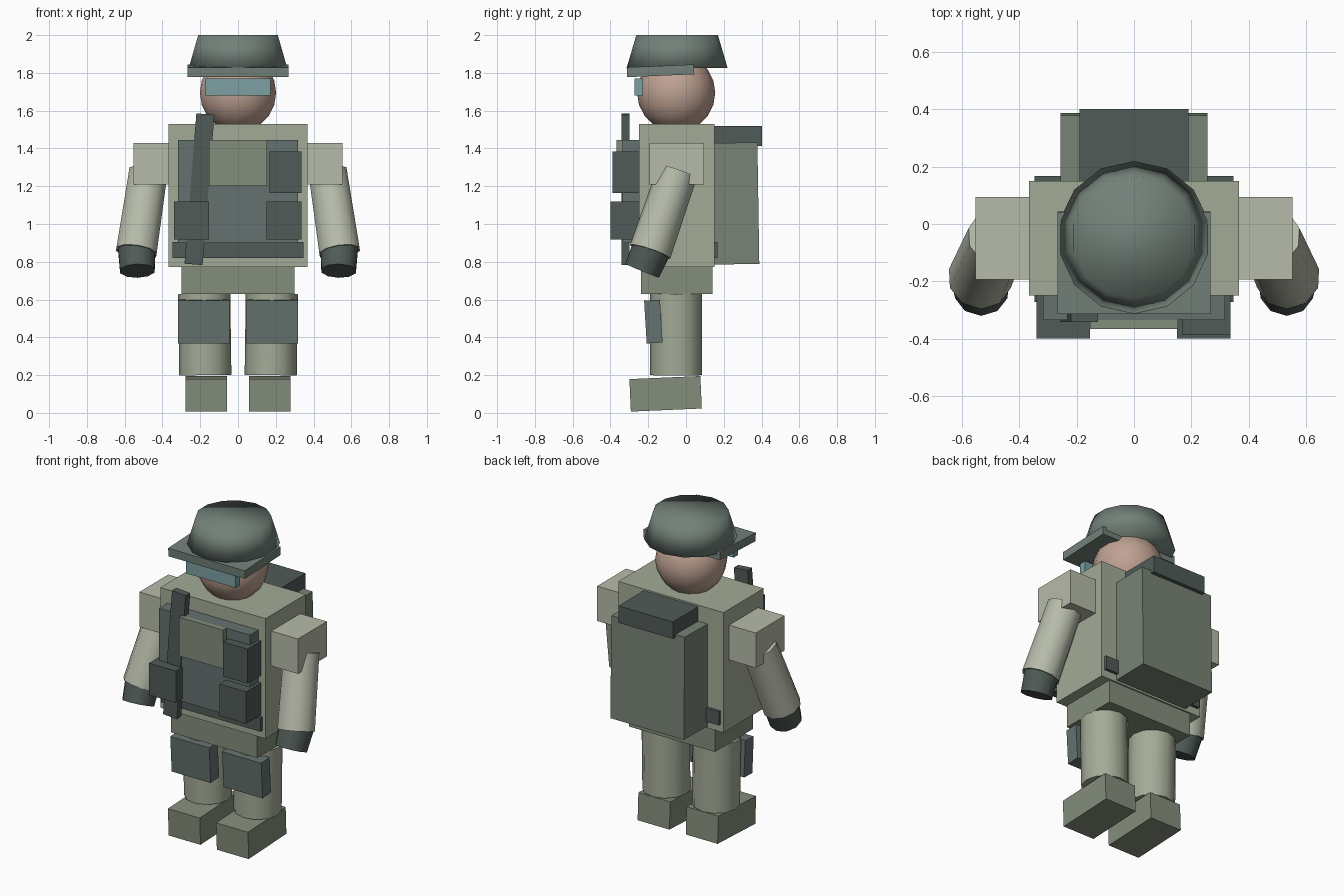
import bpy, bmesh, math
from mathutils import Matrix, Vector

if "Cube" in bpy.data.objects:
    bpy.data.objects.remove(bpy.data.objects["Cube"])


def mat(name, r, g, b):
    m = bpy.data.materials.new(name)
    m.diffuse_color = (r, g, b, 1)
    m.use_nodes = True
    m.node_tree.nodes["Principled BSDF"].inputs["Base Color"].default_value = m.diffuse_color
    return m


CLOTH = mat("cloth", 0.37, 0.41, 0.31)
SLEEVE = mat("sleeve", 0.47, 0.50, 0.40)
OLIVE = mat("olive", 0.23, 0.27, 0.20)
PACK = mat("pack", 0.19, 0.23, 0.18)
STEEL = mat("steel_green", 0.17, 0.22, 0.19)
PAD = mat("pad", 0.13, 0.17, 0.16)
DARK = mat("dark", 0.08, 0.105, 0.095)
SKIN = mat("skin", 0.52, 0.36, 0.29)
GLASS = mat("glass", 0.20, 0.35, 0.37)


def finish(name, bm, material, smooth=None):
    me = bpy.data.meshes.new(name)
    bm.to_mesh(me)
    bm.free()
    me.materials.append(material)
    ob = bpy.data.objects.new(name, me)
    bpy.context.collection.objects.link(ob)
    if smooth is not None:
        me.shade_smooth()
        me.set_sharp_from_angle(angle=math.radians(smooth))
    return ob


def box(name, lo, hi, material, tilt_x=0, tilt_y=0):
    """Box between two corners, turned about its own centre (degrees)."""
    lo, hi = Vector(lo), Vector(hi)
    rot = Matrix.Rotation(math.radians(tilt_x), 4, 'X') @ Matrix.Rotation(math.radians(tilt_y), 4, 'Y')
    bm = bmesh.new()
    bmesh.ops.create_cube(bm, size=1, matrix=Matrix.Translation((lo + hi) / 2) @ rot
                          @ Matrix.Diagonal((*(hi - lo), 1)))
    return finish(name, bm, material)


def tube(name, a, b, ra, rb, sides, material, smooth=40):
    """Tapered cylinder from point a to point b."""
    a, b = Vector(a), Vector(b)
    d = b - a
    # shear-free frame whose first vertex faces the back
    z = d.normalized()
    x = Vector((0, 1, 0)).cross(z).normalized()
    y = z.cross(x)
    rot = Matrix((x, y, z)).transposed().to_4x4()
    bm = bmesh.new()
    bmesh.ops.create_cone(bm, cap_ends=True, segments=sides, radius1=ra, radius2=rb, depth=d.length,
                          matrix=Matrix.Translation((a + b) / 2) @ rot)
    return finish(name, bm, material, smooth)


# Body
box("torso", (-0.367, -0.25, 0.773), (0.367, 0.15, 1.53), CLOTH)
box("pelvis", (-0.30, -0.238, 0.63), (0.30, 0.14, 0.79), OLIVE)

# Head, goggles and helmet
bm = bmesh.new()
bmesh.ops.create_uvsphere(bm, u_segments=14, v_segments=10, radius=0.207,
                          matrix=Matrix.Translation((0, -0.052, 1.695)))
finish("head", bm, SKIN, 60)
box("goggles", (-0.173, -0.272, 1.68), (0.173, -0.228, 1.77), GLASS)
tube("helmet", (0, -0.047, 1.827), (0, -0.047, 2.0), 0.267, 0.216, 14, STEEL, 180)
box("helmet_brim", (-0.267, -0.313, 1.785), (0.267, 0.043, 1.837), STEEL, 2.5)

# Limbs, mirrored left and right
for s, side in ((-1, "right"), (1, "left")):
    box(f"{side}_shoulder", (min(s * 0.33, s * 0.553), -0.193, 1.21),
        (max(s * 0.33, s * 0.553), 0.095, 1.43), SLEEVE)
    tube(f"{side}_arm", (s * 0.538, -0.19, 0.853), (s * 0.475, -0.045, 1.275),
         0.113, 0.107, 10, SLEEVE)
    tube(f"{side}_hand", (s * 0.533, -0.232, 0.752), (s * 0.536, -0.178, 0.882),
         0.096, 0.105, 10, DARK)
    tube(f"{side}_leg", (s * 0.173, -0.052, 0.20), (s * 0.179, -0.052, 0.63),
         0.138, 0.138, 12, CLOTH)
    box(f"{side}_knee_pad", (s * 0.181 - 0.136, -0.215, 0.37),
        (s * 0.181 + 0.136, -0.131, 0.597), PAD, 3.5)
    box(f"{side}_boot", (s * 0.168 - 0.111, -0.296, 0.015),
        (s * 0.168 + 0.111, 0.08, 0.187), OLIVE, 2.5)

# Vest with chest plate, belt and pouches
box("vest", (-0.317, -0.335, 0.90), (0.317, -0.24, 1.445), PAD)
box("chest_plate", (-0.153, -0.367, 1.20), (0.153, -0.30, 1.445), OLIVE)
box("belt", (-0.347, -0.272, 0.82), (0.347, 0.168, 0.906), DARK)
for name, x0, x1, y, z0, z1 in (("lower_pouch_right", -0.34, -0.153, -0.40, 0.917, 1.118),
                                ("lower_pouch_left", 0.15, 0.337, -0.40, 0.917, 1.118),
                                ("upper_pouch_left", 0.167, 0.337, -0.388, 1.165, 1.383)):
    box(name, (x0, y, z0), (x1, -0.25, z1), DARK)
box("slung_bar", (-0.252, -0.342, 0.785), (-0.156, -0.298, 1.583), DARK, 0, 4.5)

# Backpack and roll on top
box("backpack", (-0.256, 0.13, 0.787), (0.256, 0.383, 1.43), PACK, 0.9)
box("bed_roll", (-0.19, 0.14, 1.413), (0.19, 0.402, 1.52), DARK)
